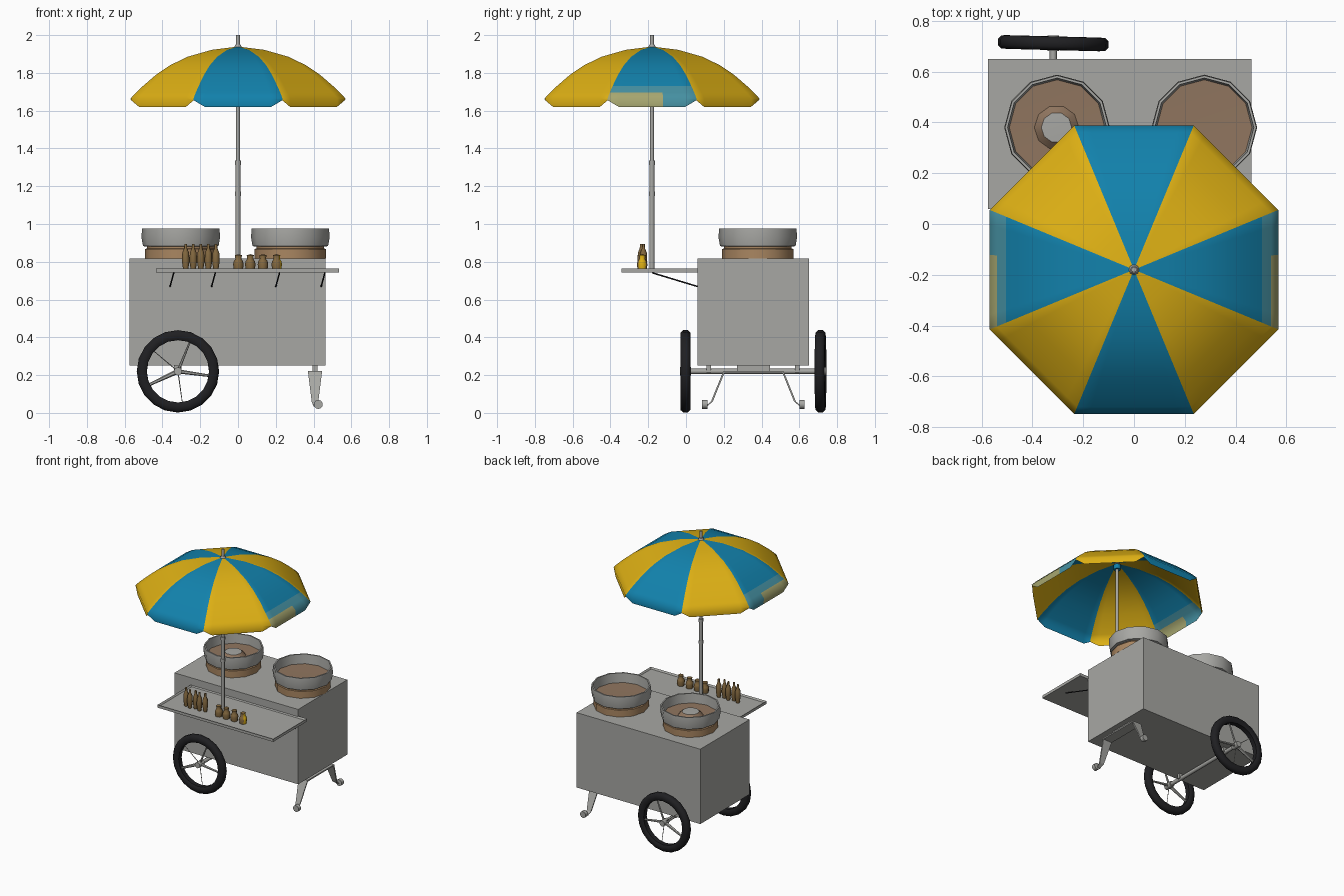
import bpy, bmesh, math
from mathutils import Vector, Matrix

if "Cube" in bpy.data.objects:
    bpy.data.objects.remove(bpy.data.objects["Cube"])


def mat(name, r, g, b):
    m = bpy.data.materials.new(name)
    m.diffuse_color = (r, g, b, 1)
    m.use_nodes = True
    m.node_tree.nodes["Principled BSDF"].inputs["Base Color"].default_value = m.diffuse_color
    return m


GREY = mat("steel grey", 0.39, 0.39, 0.37)
BLACK = mat("tyre black", 0.014, 0.014, 0.016)
BLUE = mat("canopy blue", 0.006, 0.22, 0.41)
YELLOW = mat("canopy yellow", 0.72, 0.43, 0.007)
TEAL = mat("faded teal", 0.06, 0.28, 0.36)
KHAKI = mat("faded khaki", 0.38, 0.38, 0.16)
TAN = mat("steamer tan", 0.40, 0.24, 0.12)
BROWN = mat("food brown", 0.28, 0.18, 0.115)
BOTTLE = mat("bottle brown", 0.23, 0.14, 0.05)


def finish(name, bm, mats, smooth=35):
    bmesh.ops.recalc_face_normals(bm, faces=bm.faces)
    me = bpy.data.meshes.new(name)
    bm.to_mesh(me)
    bm.free()
    for m in mats:
        me.materials.append(m)
    ob = bpy.data.objects.new(name, me)
    bpy.context.collection.objects.link(ob)
    if smooth:
        bpy.context.view_layer.objects.active = ob
        bpy.ops.object.select_all(action='DESELECT')
        ob.select_set(True)
        bpy.ops.object.shade_smooth_by_angle(angle=math.radians(smooth))
    return ob


def box(name, lo, hi, m):
    bm = bmesh.new()
    lo, hi = Vector(lo), Vector(hi)
    bmesh.ops.create_cube(bm, size=1, matrix=Matrix.Translation((lo + hi) / 2)
                          @ Matrix.Diagonal((*(hi - lo), 1)))
    return finish(name, bm, [m], 0)


def rod(name, a, b, r1, m, r2=None, n=8):
    a, b = Vector(a), Vector(b)
    d = b - a
    bm = bmesh.new()
    bmesh.ops.create_cone(bm, cap_ends=True, segments=n, radius1=r1,
                          radius2=r1 if r2 is None else r2, depth=d.length,
                          matrix=Matrix.Translation((a + b) / 2)
                          @ d.to_track_quat('Z', 'Y').to_matrix().to_4x4())
    return finish(name, bm, [m], 50)


def lathe(name, prof, loc, n, mats, bands=None, closed=False, rot=Matrix(), smooth=35):
    """Spin (radius, height) points round z; bands gives a material per profile step."""
    bm = bmesh.new()
    rings = []
    for r, z in prof:
        if r == 0:
            rings.append([bm.verts.new((0, 0, z))] * n)
        else:
            rings.append([bm.verts.new((r * math.cos(2 * math.pi * i / n),
                                        r * math.sin(2 * math.pi * i / n), z)) for i in range(n)])
    steps = len(prof) if closed else len(prof) - 1
    for k in range(steps):
        a, b = rings[k], rings[(k + 1) % len(prof)]
        for i in range(n):
            j = (i + 1) % n
            vs = list(dict.fromkeys([a[i], a[j], b[j], b[i]]))
            f = bm.faces.new(vs)
            f.material_index = bands[k] if bands else 0
    bmesh.ops.transform(bm, matrix=Matrix.Translation(loc) @ rot, verts=bm.verts)
    return finish(name, bm, mats, smooth)


# Cart body
box("cart_body", (-0.575, 0.06, 0.25), (0.462, 0.65, 0.817), GREY)

# Serving tray with a shallow recess
bm = bmesh.new()
bmesh.ops.create_cube(bm, size=1, matrix=Matrix.Translation((0.05, -0.14, 0.755))
                      @ Matrix.Diagonal((0.97, 0.405, 0.021, 1)))
top = [f for f in bm.faces if f.normal.z > 0.9]
bmesh.ops.inset_region(bm, faces=top, thickness=0.012)
bmesh.ops.translate(bm, vec=(0, 0, -0.012), verts=top[0].verts)
finish("serving_tray", bm, [GREY], 0)

# Tray braces
for x in (-0.34, -0.12, 0.22, 0.46):
    rod("tray_brace", (x, -0.18, 0.742), (x - 0.02, 0.065, 0.668), 0.004, BLACK, n=6)

# Steamers: tan base, grey rim, brown food inside
prof = [(0, 0.817), (0.19, 0.817), (0.19, 0.868), (0.178, 0.87), (0.178, 0.88),
        (0.2, 0.883), (0.208, 0.93), (0.205, 0.975), (0.195, 0.975), (0.188, 0.905), (0, 0.9)]
bands = [1, 1, 1, 1, 0, 0, 0, 0, 0, 2]
for x in (-0.303, 0.277):
    lathe("steamer_pot", prof, (x, 0.38, 0), 12, [GREY, TAN, BROWN], bands)
lathe("steamer_vent", [(0.09, 0.9), (0.06, 0.93), (0, 0.932)], (-0.305, 0.38, 0), 10,
      [BROWN, GREY], [0, 1])

# Tall bottles and short jars on the tray
tall = [(0, 0), (0.013, 0), (0.02, 0.045), (0.018, 0.09), (0.008, 0.115), (0.007, 0.137), (0, 0.138)]
jar = [(0, 0), (0.024, 0), (0.028, 0.03), (0.024, 0.047), (0.016, 0.058), (0.019, 0.078), (0, 0.083)]
for i in range(5):
    lathe("tall_bottle", tall, (-0.277 + 0.04 * i, -0.225 - 0.012 * (i % 2), 0.757), 8, [BOTTLE], smooth=60)
for i, x in enumerate((0.002, 0.065, 0.132, 0.205)):
    ob = lathe("short_jar", jar, (x, -0.232, 0.757), 8, [BOTTLE, YELLOW], smooth=60)
    if i == 3:  # yellow label side
        for p in ob.data.polygons:
            p.material_index = int(p.normal.x > 0.5)

# Umbrella pole and collars
PX, PY = 0.0, -0.18
rod("lower_pole", (PX, PY, 0.752), (PX, PY, 1.33), 0.013, GREY)
rod("upper_pole", (PX, PY, 1.32), (PX, PY, 2.0), 0.011, GREY)
for z in (1.16, 1.325):
    rod("pole_collar", (PX, PY, z - 0.012), (PX, PY, z + 0.012), 0.016, GREY)
rod("canopy_hub", (PX, PY, 1.89), (PX, PY, 1.925), 0.025, BLUE)
rod("canopy_cap", (PX, PY, 1.93), (PX, PY, 1.95), 0.024, GREY, 0.014)

# Eight-panel canopy with hanging flaps
rings = [(0.012, 1.938), (0.15, 1.922), (0.29, 1.885), (0.39, 1.84), (0.47, 1.79),
         (0.545, 1.73), (0.585, 1.695), (0.615, 1.665)]
SEG = 8
bm = bmesh.new()
for p in range(8):
    a0, a1 = (math.radians(45 * p + s) for s in (-22.5, 22.5))
    c0, c1 = Vector((math.cos(a0), math.sin(a0), 0)), Vector((math.cos(a1), math.sin(a1), 0))
    grid = []
    for r, z in rings + [(0.612, None)]:
        row = []
        for s in range(SEG + 1):
            t = s / SEG
            co = c0.lerp(c1, t) * r + Vector((PX, PY, 0))
            co.z = z if z else (1.655 if s in (0, SEG) else 1.62)
            row.append(bm.verts.new(co))
        grid.append(row)
    for k in range(len(grid) - 1):
        for s in range(SEG):
            f = bm.faces.new((grid[k][s], grid[k + 1][s], grid[k + 1][s + 1], grid[k][s + 1]))
            f.material_index = p % 2
            # sun-faded hem on the two side panels
            frac = s if p == 0 else SEG - 1 - s
            if p in (0, 4) and k >= 5:
                f.material_index = 3 if k >= 6 and frac < 5 else 2
bmesh.ops.remove_doubles(bm, verts=bm.verts, dist=0.0005)
finish("umbrella_canopy", bm, [BLUE, YELLOW, TEAL, KHAKI], 50)

# Wheels: tyre, hub and a few blade spokes
WX, WZ = -0.318, 0.22
tyre = [(0.165, -0.018), (0.178, -0.027), (0.205, -0.026), (0.218, -0.012),
        (0.218, 0.012), (0.205, 0.026), (0.178, 0.027), (0.165, 0.018)]
to_y = Matrix.Rotation(math.radians(90), 4, 'X')
for label, y, tilt in (("front", -0.003, 0), ("back", 0.712, -1.5)):
    turn = Matrix.Rotation(math.radians(tilt), 4, 'Z')
    lathe(label + "_tyre", tyre, (WX, y, WZ), 20, [BLACK], closed=True, rot=turn @ to_y, smooth=50)
    rod(label + "_hub", (WX, y - 0.03, WZ), (WX, y + 0.03, WZ), 0.022, GREY)
    for ang, r in ((205, 0.013), (68, 0.008), (-8, 0.011), (140, 0.003), (278, 0.003)):
        a = math.radians(ang)
        rod(label + "_spoke", (WX, y, WZ),
            (WX + 0.17 * math.cos(a), y, WZ + 0.17 * math.sin(a)), r, GREY, r * 0.6, 6)

# Axle with its mounting blocks
rod("axle", (WX, -0.03, WZ), (WX, 0.73, WZ), 0.014, GREY)
for y in (0.12, 0.59):
    box("axle_mount", (WX - 0.02, y - 0.012, WZ - 0.005), (WX + 0.02, y + 0.012, 0.252), GREY)

# Bent plate front stand: cross bar, splayed legs, round feet
box("stand_bar", (0.37, 0.2, 0.212), (0.445, 0.515, 0.222), GREY)
box("stand_mount", (0.395, 0.27, 0.22), (0.42, 0.445, 0.252), GREY)
MID = 0.357
for s in (-1, 1):
    bm = bmesh.new()
    path = [(0.155, 0.22, 0.37, 0.445), (0.22, 0.06, 0.39, 0.425), (0.25, 0.035, 0.40, 0.425)]
    rows = []
    for d, z, x0, x1 in path:
        rows.append([bm.verts.new((x, MID + s * (d + o), z)) for x, o in
                     ((x0, -0.005), (x1, -0.005), (x1, 0.005), (x0, 0.005))])
    for a, b in zip(rows, rows[1:]):
        for i in range(4):
            bm.faces.new((a[i], a[(i + 1) % 4], b[(i + 1) % 4], b[i]))
    bm.faces.new(rows[0])
    bm.faces.new(rows[-1])
    finish("stand_leg", bm, [GREY], 0)
    y = MID + s * 0.257
    rod("stand_foot", (0.425, y - 0.014, 0.045), (0.425, y + 0.014, 0.045), 0.024, GREY, n=10)
